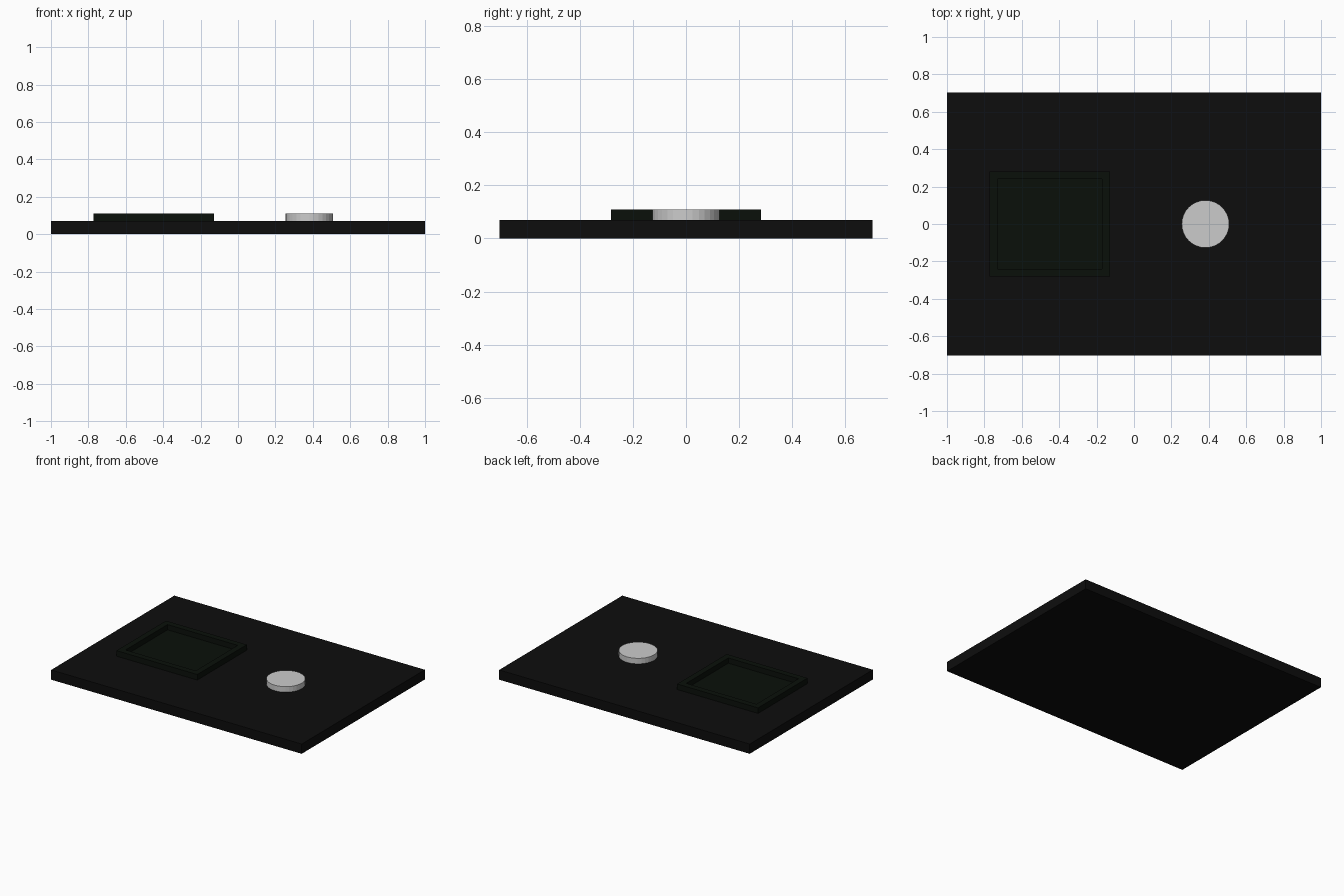
import bpy, bmesh

if "Cube" in bpy.data.objects:
    bpy.data.objects.remove(bpy.data.objects["Cube"])

def material(name, rgb):
    m = bpy.data.materials.new(name)
    m.diffuse_color = (*rgb, 1)
    m.use_nodes = True
    m.node_tree.nodes["Principled BSDF"].inputs["Base Color"].default_value = m.diffuse_color
    return m

black = material("black", (0.004, 0.004, 0.004))
dark_green = material("dark_green", (0.003, 0.005, 0.003))

def make(name, bm, mat=None):
    mesh = bpy.data.meshes.new(name)
    bm.to_mesh(mesh)
    bm.free()
    ob = bpy.data.objects.new(name, mesh)
    bpy.context.collection.objects.link(ob)
    if mat:
        mesh.materials.append(mat)
    return ob

def box(size, centre):
    bm = bmesh.new()
    bmesh.ops.create_cube(bm, size=1)
    bmesh.ops.scale(bm, vec=size, verts=bm.verts)
    bmesh.ops.translate(bm, vec=centre, verts=bm.verts)
    return bm

BASE_H, TOP = 0.07, 0.11
MID, H = (BASE_H + TOP) / 2, TOP - BASE_H

# Flat base slab
make("base_plate", box((2, 1.404, BASE_H), (0, 0, BASE_H / 2)), black)

# Raised rectangular frame: inset the top and push the middle down
bm = box((0.645, 0.564, H), (-0.45, 0, MID))
bm.faces.ensure_lookup_table()
top = max(bm.faces, key=lambda f: f.calc_center_median().z)
bmesh.ops.inset_region(bm, faces=[top], thickness=0.06)
inner = bmesh.ops.extrude_discrete_faces(bm, faces=[top])["faces"][0]
bmesh.ops.translate(bm, vec=(0, 0, 0.002 - H), verts=inner.verts)
bmesh.ops.recalc_face_normals(bm, faces=bm.faces)
make("raised_frame", bm, dark_green)

# Round button
bm = bmesh.new()
bmesh.ops.create_cone(bm, cap_ends=True, segments=32,
                      radius1=0.127, radius2=0.127, depth=H)
bmesh.ops.translate(bm, vec=(0.382, 0, MID), verts=bm.verts)
make("round_button", bm)
